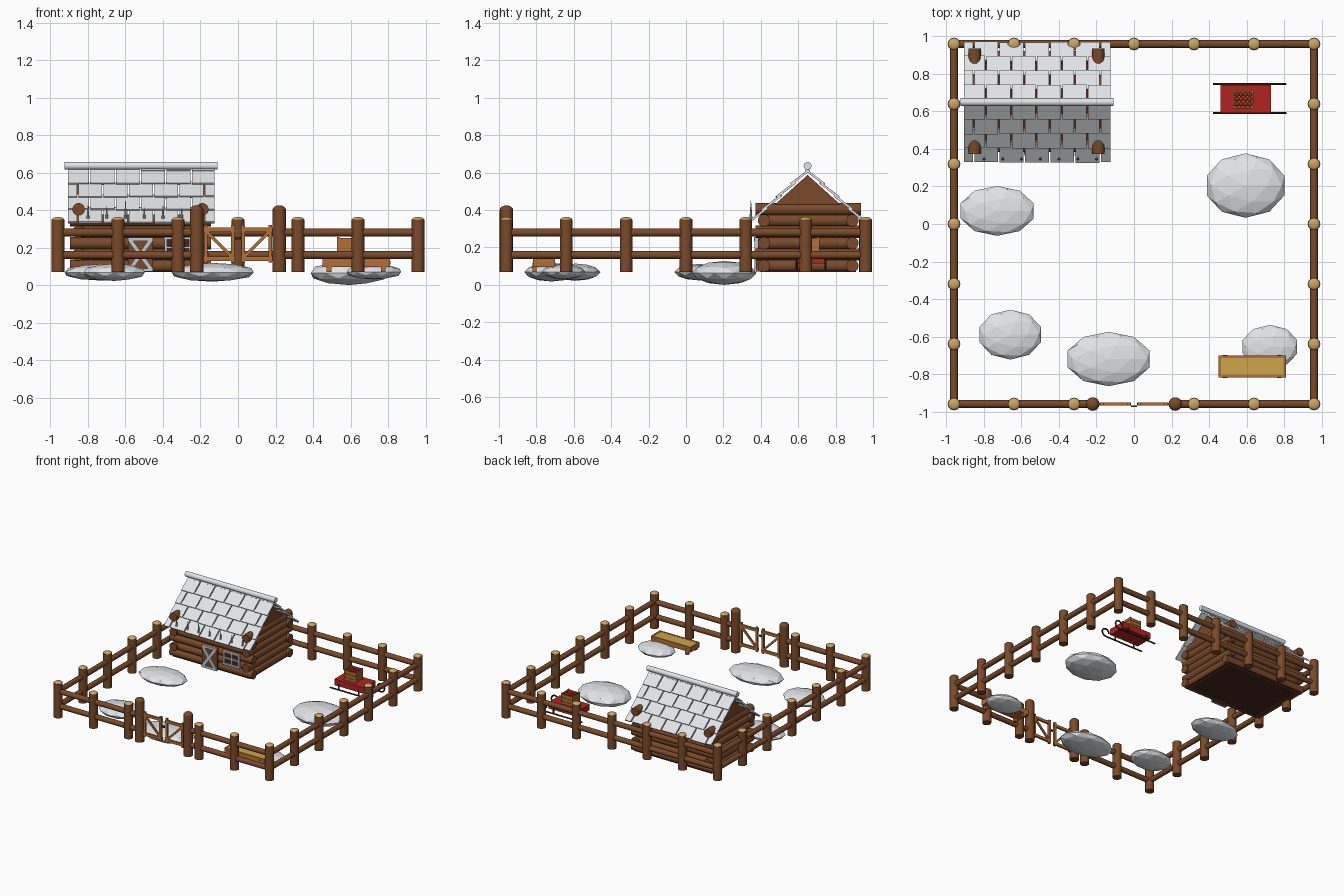
import bpy, bmesh, math, random
from mathutils import Vector, Matrix, Euler

if "Cube" in bpy.data.objects:
    bpy.data.objects.remove(bpy.data.objects["Cube"])

random.seed(4)


def material(name, r, g, b):
    def lin(c):
        c /= 255
        return c / 12.92 if c < 0.04 else ((c + 0.055) / 1.055) ** 2.4
    m = bpy.data.materials.new(name)
    m.diffuse_color = (lin(r), lin(g), lin(b), 1)
    m.use_nodes = True
    m.node_tree.nodes["Principled BSDF"].inputs["Base Color"].default_value = m.diffuse_color
    return m


LOG = material("log brown", 122, 74, 42)
CUT = material("cut wood tan", 205, 165, 105)
PLANK = material("plank orange brown", 178, 112, 56)
SNOW = material("snow white", 226, 228, 231)
FROST = material("frosted grey", 196, 202, 208)
RED = material("sled red", 178, 36, 32)
HAY = material("hay yellow", 204, 166, 72)
DARK = material("dark brown", 66, 38, 24)


class Part:
    """Collects primitives into one mesh object."""

    def __init__(self, name, mat, smooth=True):
        self.name, self.mat, self.smooth, self.bm = name, mat, smooth, bmesh.new()

    def box(self, c, size, rot=(0, 0, 0)):
        m = Matrix.LocRotScale(Vector(c), Euler(rot), Vector(size))
        bmesh.ops.create_cube(self.bm, size=1, matrix=m)

    def rod(self, a, b, r, r2=None, seg=16):
        a, b = Vector(a), Vector(b)
        d = b - a
        m = Matrix.LocRotScale((a + b) / 2, d.to_track_quat('Z', 'Y'), None)
        bmesh.ops.create_cone(self.bm, cap_ends=True, segments=seg, radius1=r,
                              radius2=r if r2 is None else r2, depth=d.length, matrix=m)

    def ball(self, c, scale, ico=False):
        m = Matrix.LocRotScale(Vector(c), None, Vector(scale))
        if ico:
            bmesh.ops.create_icosphere(self.bm, subdivisions=2, radius=1, matrix=m)
        else:
            bmesh.ops.create_uvsphere(self.bm, u_segments=16, v_segments=8, radius=1, matrix=m)

    def done(self):
        me = bpy.data.meshes.new(self.name)
        self.bm.to_mesh(me)
        self.bm.free()
        ob = bpy.data.objects.new(self.name, me)
        bpy.context.collection.objects.link(ob)
        me.materials.append(self.mat)
        if self.smooth:
            bpy.ops.object.select_all(action='DESELECT')
            ob.select_set(True)
            bpy.context.view_layer.objects.active = ob
            bpy.ops.object.shade_smooth_by_angle(angle=math.radians(40))


G, F = 0.07, 0.96  # ground level, fence half width

# fence posts with pale cut tops
posts, caps = Part("fence_posts", LOG), Part("post_caps", CUT)
spots = set()
for i in range(-3, 4):
    k = round(i * F / 3, 3)
    spots |= {(k, F), (F, k), (-F, k)}
    if i:
        spots.add((k, -F))
for x, y in sorted(spots):
    posts.rod((x, y, G), (x, y, 0.35), 0.034)
    caps.ball((x, y, 0.349), (0.032, 0.032, 0.014))
posts.done()
caps.done()

# fence rails
rails = Part("fence_rails", LOG)
for z in (0.16, 0.28):
    rails.rod((-F, F, z), (F, F, z), 0.021)
    for s in (-1, 1):
        rails.rod((s * F, -F, z), (s * F, F, z), 0.021)
        rails.rod((s * F, -F, z), (s * 0.22, -F, z), 0.021)
rails.done()

# gate posts and two braced gate leaves
gposts, gate = Part("gate_posts", LOG), Part("gate_leaves", PLANK, False)
for s in (-1, 1):
    gposts.rod((s * 0.22, -F, G), (s * 0.22, -F, 0.40), 0.036)
    gposts.ball((s * 0.22, -F, 0.40), (0.036, 0.036, 0.025))
    for x in (0.028, 0.172):
        gate.box((s * x, -F, 0.22), (0.018, 0.018, 0.2))
    for z in (0.14, 0.295):
        gate.box((s * 0.1, -F, z), (0.17, 0.016, 0.022))
    gate.box((s * 0.1, -F, 0.218), (0.2, 0.012, 0.016), (0, -s * math.atan2(0.14, 0.14), 0))
gposts.done()
gate.done()
latch = Part("gate_latch", DARK, False)
latch.box((0, -F - 0.012, 0.25), (0.03, 0.01, 0.015))
latch.done()

# cabin walls: log layers with alternating long ends
walls = Part("cabin_log_walls", LOG)
X0, X1, Y0, Y1 = -0.85, -0.19, 0.417, 0.89
for i in range(6):
    z = 0.102 + i * 0.0605
    ex, ey = (0.045, 0) if i % 2 == 0 else (0, 0.045)
    for y in (Y0, Y1):
        if i < 5:
            walls.rod((X0 - ex, y, z), (X1 + ex, y, z), 0.033)
    for x in (X0, X1):
        walls.rod((x, Y0 - ey, z), (x, Y1 + ey, z), 0.033)
walls.done()

# gables
gables = Part("cabin_gables", LOG, False)
for x in (X0, X1):
    rings = [[gables.bm.verts.new((x + d, y, z)) for y, z in ((0.42, 0.38), (0.88, 0.38), (0.65, 0.588))]
             for d in (-0.02, 0.02)]
    gables.bm.faces.new(rings[0][::-1])
    gables.bm.faces.new(rings[1])
    for j in range(3):
        k = (j + 1) % 3
        gables.bm.faces.new((rings[0][j], rings[0][k], rings[1][k], rings[1][j]))
gables.done()

floor = Part("cabin_floor", DARK, False)
floor.box((-0.52, 0.653, 0.076), (0.70, 0.51, 0.012))
floor.done()

# snowy roof: four staggered rows of overlapping shingles per side
roof = Part("roof_shingles", SNOW, False)
A = math.atan2(0.28, 0.31)
for s in (-1, 1):
    for row in range(4):
        t = 0.055 + row * 0.102
        x = -0.925 if row % 2 == 0 else -0.99
        while x < -0.12:
            a, b = max(x, -0.91) + 0.004, min(x + 0.135, -0.12) - 0.004
            x += 0.135
            if b - a < 0.015:
                continue
            u = t + random.uniform(-0.004, 0.004)
            roof.box(((a + b) / 2, 0.65 + s * u * math.cos(A), 0.613 - u * math.sin(A)),
                     (b - a, 0.125, 0.012), (-s * (A - 0.08), 0, 0))
roof.done()
ridge = Part("roof_ridge", SNOW)
ridge.rod((-0.925, 0.65, 0.636), (-0.11, 0.65, 0.636), 0.021)
ridge.done()

# icicles along the front eave
ice = Part("icicles", FROST)
for i in range(7):
    x = -0.80 + i * 0.1
    ice.rod((x, 0.347, 0.355), (x, 0.347, 0.405 + 0.045 * random.random()), 0.008, 0.001, 8)
ice.done()

# door with cross brace, and window
door = Part("door_panel", LOG, False)
door.box((-0.52, 0.388, 0.162), (0.135, 0.03, 0.18))
door.done()
trim = Part("door_and_window_trim", FROST, False)
for s in (-1, 1):
    trim.box((-0.52, 0.37, 0.162), (0.2, 0.01, 0.022), (0, s * math.atan2(0.16, 0.115), 0))
    trim.box((-0.52, 0.37, 0.162 + s * 0.082), (0.135, 0.012, 0.018))
    trim.box((-0.32 + s * 0.065, 0.376, 0.2), (0.014, 0.02, 0.11))
    trim.box((-0.32, 0.376, 0.2 + s * 0.05), (0.15, 0.02, 0.014))
trim.box((-0.32, 0.376, 0.2), (0.012, 0.016, 0.1))
trim.box((-0.32, 0.376, 0.2), (0.13, 0.016, 0.012))
trim.done()
pane = Part("window_pane", DARK, False)
pane.box((-0.32, 0.384, 0.2), (0.14, 0.008, 0.1))
pane.done()

# sled: red deck on curled runners
deck = Part("sled_deck", RED, False)
deck.box((0.595, 0.667, 0.14), (0.27, 0.15, 0.05))
deck.done()
runners = Part("sled_runners", DARK)
for y in (0.592, 0.746):
    path = [(0.42, y, 0.086)] + [(0.775 + 0.033 * math.sin(a), y, 0.119 - 0.033 * math.cos(a))
                                 for a in (math.radians(30 * k) for k in range(10))]
    for p, q in zip(path, path[1:]):
        runners.rod(p, q, 0.006, seg=8)
    for x in (0.5, 0.68):
        runners.rod((x, y, 0.086), (x, y, 0.13), 0.006, seg=8)
runners.done()

# slatted crate of fruit on the sled
crate = Part("crate", PLANK, False)
for s in (-1, 1):
    for x in (-0.048, 0.048):
        crate.box((0.583 + x, 0.665 + s * 0.042, 0.21), (0.012, 0.012, 0.09))
    for z in (0.18, 0.21, 0.24):
        crate.box((0.583, 0.665 + s * 0.045, z), (0.105, 0.007, 0.02))
        crate.box((0.583 + s * 0.051, 0.665, z), (0.007, 0.095, 0.02))
crate.box((0.583, 0.665, 0.2), (0.1, 0.088, 0.06))
crate.done()
fruit = Part("fruit", RED)
for i in range(4):
    for j in range(3):
        fruit.ball((0.583 + (i - 1.5) * 0.023, 0.665 + (j - 1) * 0.026, 0.236), (0.012,) * 3)
fruit.done()

# feed trough with hay
trough = Part("feed_trough", PLANK, False)
TX, TY = 0.63, -0.76
trough.box((TX, TY, 0.102), (0.36, 0.11, 0.012))
for s in (-1, 1):
    trough.box((TX, TY + s * 0.052, 0.118), (0.36, 0.014, 0.04))
    trough.box((TX + s * 0.173, TY, 0.118), (0.014, 0.11, 0.04))
    for x in (-0.145, 0.145):
        trough.box((TX + x, TY + s * 0.05, 0.095), (0.025, 0.024, 0.05))
trough.done()
hay = Part("hay", HAY, False)
hay.box((TX, TY, 0.12), (0.333, 0.091, 0.032))
hay.done()

# snow mounds
mounds = Part("snow_mounds", SNOW, False)
for x, y, z, rx, ry, rz in ((-0.73, 0.07, 0.068, 0.205, 0.133, 0.044), (0.595, 0.205, 0.064, 0.217, 0.172, 0.064),
                            (-0.66, -0.59, 0.068, 0.172, 0.133, 0.046), (-0.135, -0.72, 0.068, 0.23, 0.145, 0.05),
                            (0.725, -0.655, 0.07, 0.153, 0.117, 0.04)):
    mounds.ball((x, y, z), (rx, ry, rz), ico=True)
mounds.done()
